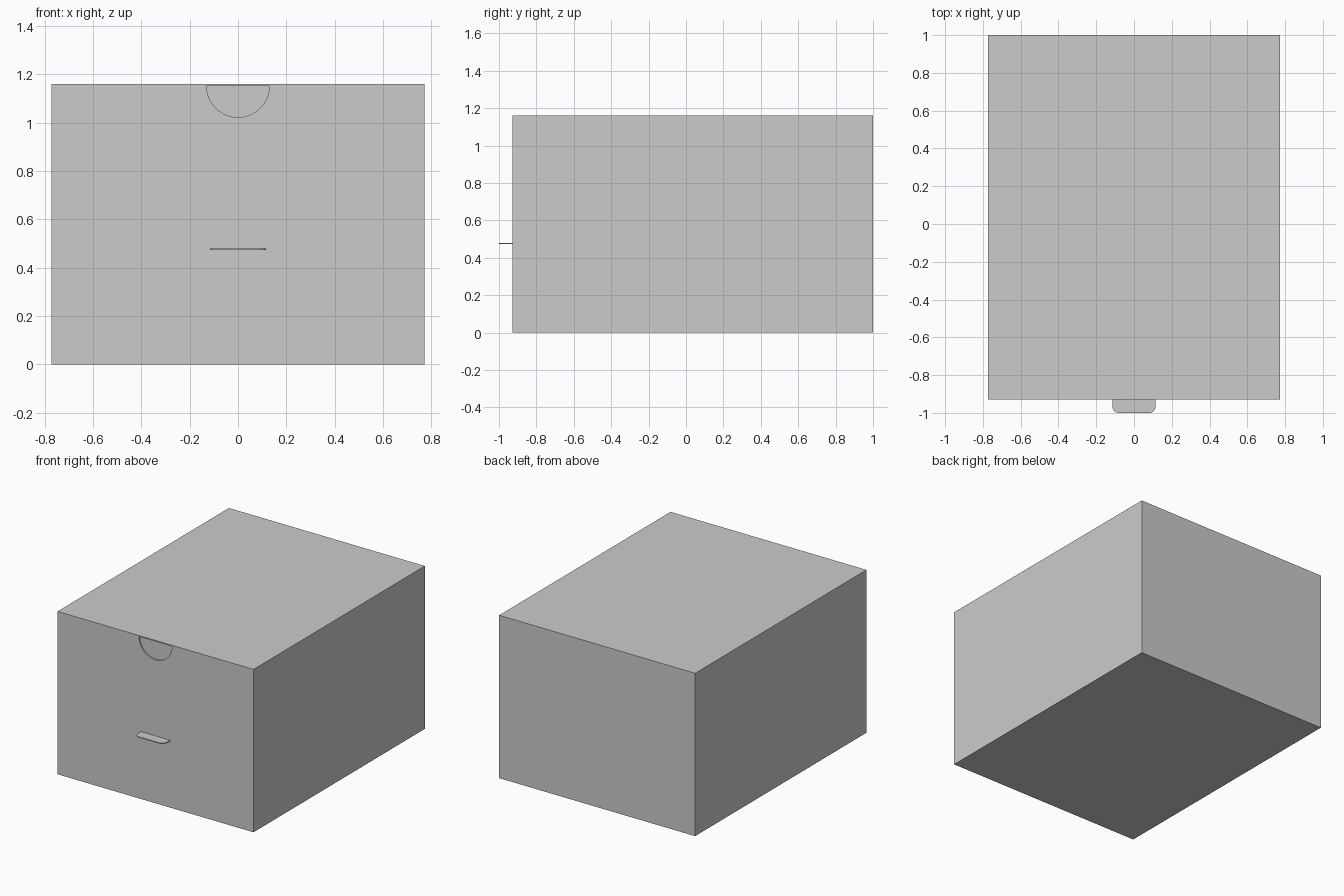
import bpy, bmesh, math
from mathutils import Vector

if "Cube" in bpy.data.objects:
    bpy.data.objects.remove(bpy.data.objects["Cube"])

W, FRONT, BACK, TOP, T = 0.772, -0.928, 1.0, 1.16, 0.008
NOTCH_R = 0.13


def panel(name, outline, push):
    """Extrude a flat outline into a thin card panel."""
    bm = bmesh.new()
    face = bm.faces.new([bm.verts.new(p) for p in outline])
    ext = bmesh.ops.extrude_face_region(bm, geom=[face], use_keep_orig=True)
    moved = [g for g in ext["geom"] if isinstance(g, bmesh.types.BMVert)]
    bmesh.ops.translate(bm, verts=moved, vec=Vector(push))
    bmesh.ops.recalc_face_normals(bm, faces=bm.faces[:])
    mesh = bpy.data.meshes.new(name)
    bm.to_mesh(mesh)
    bm.free()
    obj = bpy.data.objects.new(name, mesh)
    bpy.context.collection.objects.link(obj)
    return obj


def sheet(name, x0, x1, y0, y1, z, push):
    return panel(name, [(x0, y0, z), (x1, y0, z), (x1, y1, z), (x0, y1, z)], push)


# Floor and lid
sheet("floor", -W, W, FRONT, BACK, 0, (0, 0, T))
sheet("lid", -W, W, FRONT, BACK, TOP, (0, 0, -T))

# Side walls and back wall
lo, hi = T, TOP - T
for side, name in ((-1, "left_wall"), (1, "right_wall")):
    panel(name, [(side * W, FRONT + T, lo), (side * W, BACK, lo),
                 (side * W, BACK, hi), (side * W, FRONT + T, hi)], (-side * T, 0, 0))
panel("back_wall", [(-W + T, BACK, lo), (W - T, BACK, lo),
                    (W - T, BACK, hi), (-W + T, BACK, hi)], (0, -T, 0))

# Front wall with half-round thumb notch
arc = [(NOTCH_R * math.cos(a), FRONT, hi - NOTCH_R * math.sin(a))
       for a in (math.pi * i / 32 for i in range(33))]
panel("front_wall", [(-W, FRONT, lo), (W, FRONT, lo), (W, FRONT, hi)] + arc
      + [(-W, FRONT, hi)], (0, T, 0))

# Lid tuck flap seen behind the notch, with its fold strip
y = FRONT + T
for name, z0, z1, back in (("tuck_flap", 0.85, hi - 0.01, 0.002), ("fold_strip", hi - 0.01, hi, 0.0)):
    panel(name, [(-W + T, y + back, z0), (W - T, y + back, z0),
                 (W - T, y + back, z1), (-W + T, y + back, z1)], (0, T, 0))

# Pull tab with rounded front corners
hw, r, yf = 0.115, 0.035, -1.0
corner = [(hw - r + r * math.sin(a), yf + r - r * math.cos(a))
          for a in (math.pi / 2 * i / 8 for i in range(9))]
outline = [(-x, y) for x, y in reversed(corner)] + corner + [(hw, FRONT), (-hw, FRONT)]
panel("pull_tab", [(x, y, 0.474) for x, y in outline], (0, 0, 0.006))
